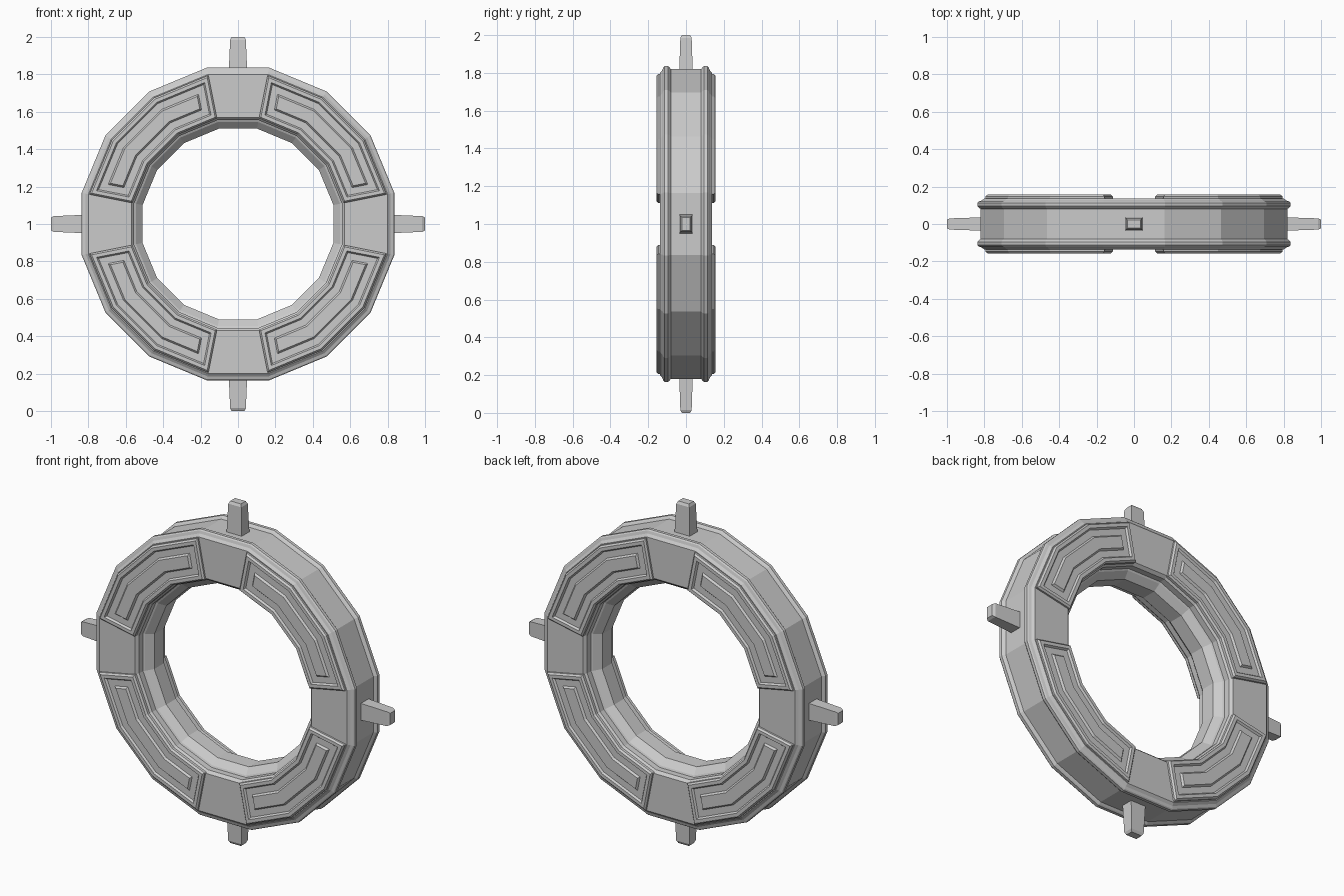
import bpy, bmesh
from math import sin, cos, pi
from mathutils import Vector, Matrix

SIDES = 16
STEP = 2 * pi / SIDES
CENTRE = Matrix.Translation((0, 0, 1))

cube = bpy.data.objects.get("Cube")
if cube:
    bpy.data.objects.remove(cube)

metal = bpy.data.materials.new("plain_grey")
metal.use_nodes = True
GREY = (0.6, 0.6, 0.6, 1)
metal.diffuse_color = GREY
metal.node_tree.nodes["Principled BSDF"].inputs["Base Color"].default_value = GREY


def finish(bm, name):
    """Turn a bmesh into a flat shaded object centred on the ring axis."""
    bmesh.ops.recalc_face_normals(bm, faces=bm.faces)
    bmesh.ops.transform(bm, matrix=CENTRE, verts=bm.verts)
    mesh = bpy.data.meshes.new(name)
    bm.to_mesh(mesh)
    bm.free()
    mesh.materials.append(metal)
    obj = bpy.data.objects.new(name, mesh)
    bpy.context.collection.objects.link(obj)
    return obj


def corner(flat_radius, k, y):
    """Corner k of a polygon whose flats lie at flat_radius from the axis."""
    r = flat_radius / cos(STEP / 2)
    a = (k + 0.5) * STEP
    return Vector((r * sin(a), y, r * cos(a)))


def bridge(bm, a, b):
    n = len(a)
    for i in range(n):
        j = (i + 1) % n
        bm.faces.new((a[i], a[j], b[j], b[i]))


# Ring body: half of the cross-section, mirrored front to back
half = [(0.51, 0.045), (0.545, 0.08), (0.555, 0.085), (0.555, 0.12),
        (0.57, 0.137), (0.80, 0.137), (0.815, 0.125), (0.83, 0.12),
        (0.836, 0.113), (0.836, 0.095), (0.83, 0.088), (0.82, 0.08)]
profile = half + [(r, -y) for r, y in reversed(half)]
bm = bmesh.new()
rings = [[bm.verts.new(corner(r, k, y)) for r, y in profile] for k in range(SIDES)]
for k in range(SIDES):
    bridge(bm, rings[k], rings[(k + 1) % SIDES])
finish(bm, "ring_body")


# Curved panels: raised border, sunken channel and raised central bar
def panel_loop(bm, inset, y):
    def arc(r):
        pts = [corner(r, k, y) for k in range(4)]
        t = inset / (pts[1] - pts[0]).length
        return [pts[0].lerp(pts[1], t), pts[1], pts[2], pts[3].lerp(pts[2], t)]
    pts = arc(0.795 - inset) + arc(0.565 + inset)[::-1]
    return [bm.verts.new(p) for p in pts]


steps = [(0, 0.13), (0, 0.147), (0.009, 0.157), (0.028, 0.157), (0.036, 0.146),
         (0.073, 0.146), (0.082, 0.157)]


def panel(name, quarter, back):
    bm = bmesh.new()
    loops = [panel_loop(bm, d, -y) for d, y in steps]
    for a, b in zip(loops, loops[1:]):
        bridge(bm, a, b)
    for cap in (loops[0], loops[-1]):
        for i in range(3):
            bm.faces.new((cap[i], cap[i + 1], cap[6 - i], cap[7 - i]))
    turn = Matrix.Rotation(quarter * pi / 2, 4, 'Y')
    if back:
        turn = turn @ Matrix.Scale(-1, 4, (0, 1, 0))
    bmesh.ops.transform(bm, matrix=turn, verts=bm.verts)
    finish(bm, name)


# Tapered prongs with a chamfered tip
def prong(name, quarter):
    bm = bmesh.new()
    loops = []
    for z, w, d in [(0.80, 0.05, 0.036), (0.985, 0.042, 0.03), (1.0, 0.034, 0.022)]:
        loops.append([bm.verts.new((sx * w, sy * d, z))
                      for sx, sy in ((1, 1), (-1, 1), (-1, -1), (1, -1))])
    for a, b in zip(loops, loops[1:]):
        bridge(bm, a, b)
    bm.faces.new(loops[0])
    bm.faces.new(loops[-1])
    bmesh.ops.transform(bm, matrix=Matrix.Rotation(quarter * pi / 2, 4, 'Y'), verts=bm.verts)
    finish(bm, name)


corners = ["upper_left", "lower_left", "lower_right", "upper_right"]
ends = ["top", "left", "bottom", "right"]
for q in range(4):
    panel("front_panel_" + corners[q], q, False)
    panel("back_panel_" + corners[q], q, True)
    prong("prong_" + ends[q], q)
